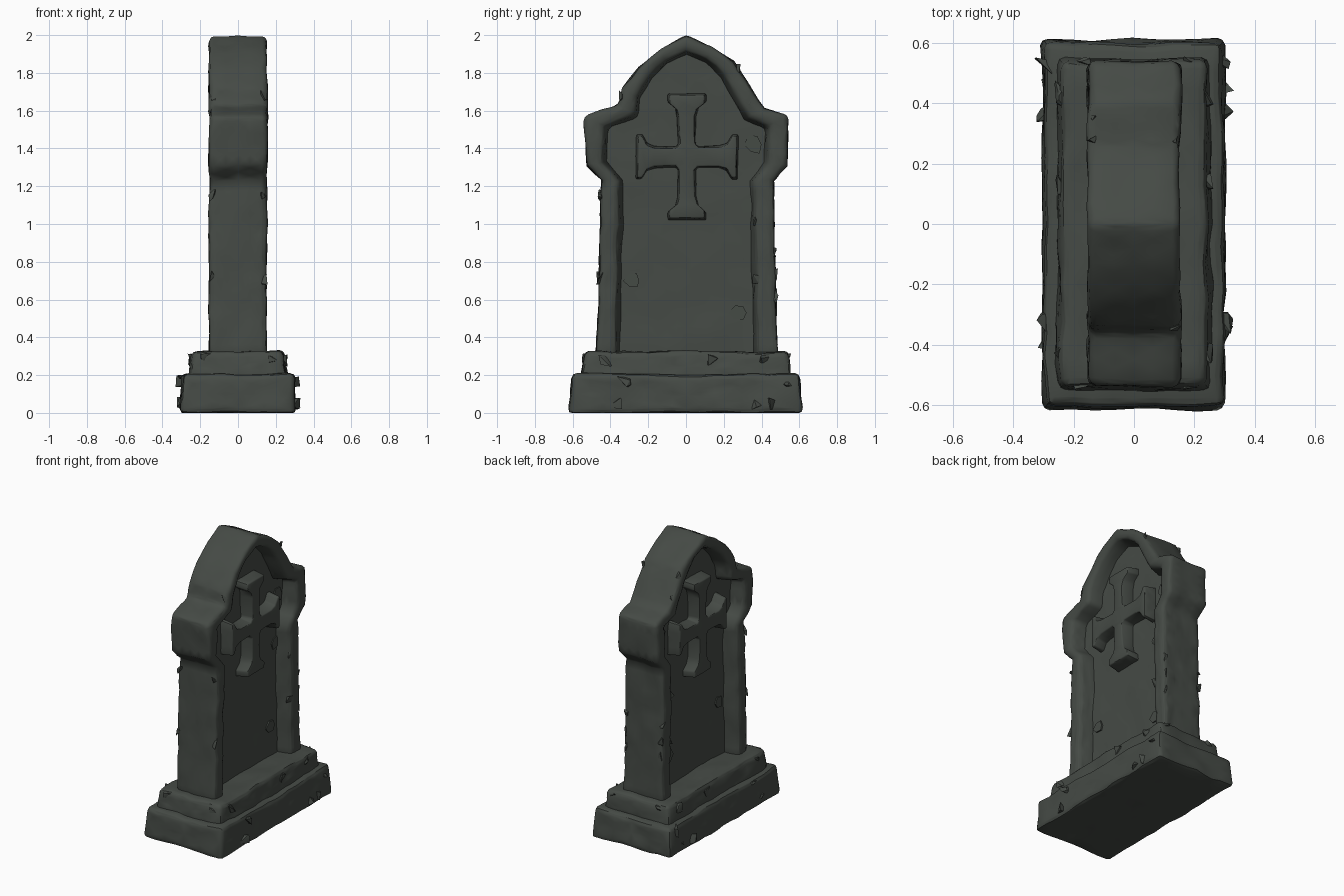
import bpy, bmesh, math, random
from mathutils import Vector, noise

if "Cube" in bpy.data.objects:
    bpy.data.objects.remove(bpy.data.objects["Cube"])

random.seed(4)
stone = bpy.data.materials.new("dark_stone")
stone.diffuse_color = (0.060, 0.069, 0.060, 1)
stone.use_nodes = True
stone.node_tree.nodes["Principled BSDF"].inputs["Base Color"].default_value = stone.diffuse_color


def finish(bm, name, rough=0.0, cell=0.09, bevel=0.0, sharp=20, angle=40):
    """Bevel the sharp edges, roughen the surface and make the object."""
    bmesh.ops.recalc_face_normals(bm, faces=bm.faces)
    if bevel:
        edges = [e for e in bm.edges if e.calc_face_angle(0) > math.radians(sharp)]
        bmesh.ops.bevel(bm, geom=edges, offset=bevel, segments=2, profile=0.5,
                        affect='EDGES', clamp_overlap=True)
    if rough:
        bmesh.ops.triangulate(bm, faces=bm.faces)
        for _ in range(4):
            long = [e for e in bm.edges if e.calc_length() > cell]
            if not long:
                break
            bmesh.ops.subdivide_edges(bm, edges=long, cuts=1)
            bmesh.ops.triangulate(bm, faces=bm.faces)
        for v in bm.verts:
            v.co += noise.noise_vector(v.co * 7) * rough
            v.co += noise.noise_vector(v.co * 19) * rough * 0.5
            v.co.z = min(max(v.co.z, 0), 2)
    mesh = bpy.data.meshes.new(name)
    bm.to_mesh(mesh)
    bm.free()
    mesh.materials.append(stone)
    ob = bpy.data.objects.new(name, mesh)
    bpy.context.collection.objects.link(ob)
    bpy.ops.object.select_all(action='DESELECT')
    bpy.context.view_layer.objects.active = ob
    ob.select_set(True)
    bpy.ops.object.shade_smooth_by_angle(angle=math.radians(angle))
    return ob


def loft(bm, rings):
    """Join closed rings of points into a capped solid."""
    rows = [[bm.verts.new(p) for p in r] for r in rings]
    n = len(rows[0])
    for a, b in zip(rows, rows[1:]):
        for i in range(n):
            j = (i + 1) % n
            bm.faces.new((a[i], a[j], b[j], b[i]))
    bm.faces.new(rows[0])
    bm.faces.new(rows[-1])


def tier(name, low, high, z0, z1):
    bm = bmesh.new()
    loft(bm, [[(sx * h[0], sy * h[1], z) for sx, sy in
               ((-1, -1), (1, -1), (1, 1), (-1, 1))]
              for h, z in ((low, z0), (high, z1))])
    finish(bm, name, 0.011, 0.08, 0.025)


# Stepped base
tier("lower_base", (0.305, 0.618), (0.296, 0.6), 0.0, 0.205)
tier("upper_base", (0.26, 0.555), (0.238, 0.538), 0.17, 0.325)

# Raised frame: outer and inner outlines, both as (y, z)
outer = [(-.475, .28), (-.445, 1.23), (-.525, 1.31), (-.54, 1.57), (-.355, 1.63),
         (-.335, 1.72), (-.25, 1.83), (-.13, 1.925), (0, 2.0), (.13, 1.935),
         (.25, 1.86), (.31, 1.77), (.41, 1.615), (.545, 1.575), (.535, 1.31),
         (.46, 1.23), (.485, .28)]
inner = [(-.35, .28), (-.33, 1.23), (-.42, 1.33), (-.415, 1.505), (-.255, 1.565),
         (-.245, 1.665), (-.175, 1.775), (-.1, 1.845), (0, 1.895), (.1, 1.855),
         (.185, 1.775), (.235, 1.685), (.305, 1.555), (.415, 1.505), (.415, 1.33),
         (.34, 1.23), (.355, .28)]
D, P = 0.153, 0.052                     # half depths of frame and panel
bm = bmesh.new()
rings = []
for o, i in zip(outer, inner):
    m = [i[k] * 0.8 + o[k] * 0.2 for k in (0, 1)]      # sloped inner wall
    rings.append([(D, *o), (D, *m), (P - .01, *i), (.01 - P, *i), (-D, *m), (-D, *o)])
loft(bm, rings)
finish(bm, "frame", 0.009, 0.08, 0.026, 50, 60)

# Deeply recessed panel, overlapping into the frame
panel = [((a[0] + b[0]) / 2, (a[1] + b[1]) / 2) for a, b in zip(outer, inner)]
bm = bmesh.new()
loft(bm, [[(x, y, z) for y, z in panel] for x in (-P, P)])
finish(bm, "panel", 0.007, 0.1)

# Flared cross on both faces, tapering towards its front
arm = [(-.05, .07), (-.053, .21), (-.065, .26), (-.104, .295), (-.104, .337),
       (.104, .337), (.104, .295), (.065, .26), (.053, .21), (.05, .07)]


def cross_outline(inset):
    points = []
    for k in range(4):
        c, s = round(math.cos(-k * math.pi / 2)), round(math.sin(-k * math.pi / 2))
        for u, w in arm:
            if k % 2:                    # the side arms are shorter and wider
                u, w = u * 1.15, w * 0.81
            u -= math.copysign(inset, u)
            w -= inset if w > .25 else 0
            points.append((u * c - w * s + .005, u * s + w * c + 1.355))
    return points


for side, name in ((1, "cross_right"), (-1, "cross_left")):
    bm = bmesh.new()
    loft(bm, [[(side * x, y, z) for y, z in cross_outline(inset)]
              for x, inset in ((.03, 0), (.138, .012))])
    finish(bm, name, 0.005, 0.1, 0.012, 35)

# Flaked patches on the panel
flakes = [(.28, .53, .05), (.33, 1.1, .045), (-.28, .7, .045), (.36, 1.42, .05)]
bm = bmesh.new()
for y, z, r in flakes:
    for side in (1, -1):
        pts = [(y + r * math.cos(t) * random.uniform(.7, 1.2),
                z + r * math.sin(t) * random.uniform(.7, 1.2))
               for t in (i * math.tau / 6 for i in range(6))]
        loft(bm, [[(side * x, p, q) for p, q in pts] for x in (.04, .061)])
finish(bm, "panel_flakes")


def shard(bm, pos, size):
    """Angular fragment: the hull of a few random points."""
    verts = [bm.verts.new((pos[i] + random.uniform(-1, 1) * size[i] for i in range(3)))
             for _ in range(8)]
    hull = bmesh.ops.convex_hull(bm, input=verts)
    loose = [v for v in hull["geom_interior"] if isinstance(v, bmesh.types.BMVert)]
    bmesh.ops.delete(bm, geom=loose, context='VERTS')


# Broken shards along the base edges, as (y, z, half length)
bm = bmesh.new()
for side in (1, -1):
    for y, z, r in ((.38, .05, .045), (.45, .05, .04), (-.38, .05, .045),
                    (-.33, .17, .045), (.53, .17, .04)):
        shard(bm, (side * .29, y, z), (.042, r, .035))
    for y in (-.42, .12, .43):
        shard(bm, (side * .24, y, .28), (.028, .05, .035))
    for x in (-.17, .2):
        shard(bm, (x, side * .535, .285), (.04, .022, .03))
finish(bm, "base_shards", angle=25)

# Shards along the frame edges
bm = bmesh.new()
for x in (D - .017, -D + .017):
    for y, z in ((.47, .62), (.468, .73), (.462, .84), (-.457, .72), (-.45, 1.15),
                 (.28, 1.81), (.35, 1.67), (-.335, 1.67), (.37, .7), (.365, 1.02)):
        shard(bm, (x, y, z), (.02, .02, .04))
finish(bm, "frame_shards", angle=25)
